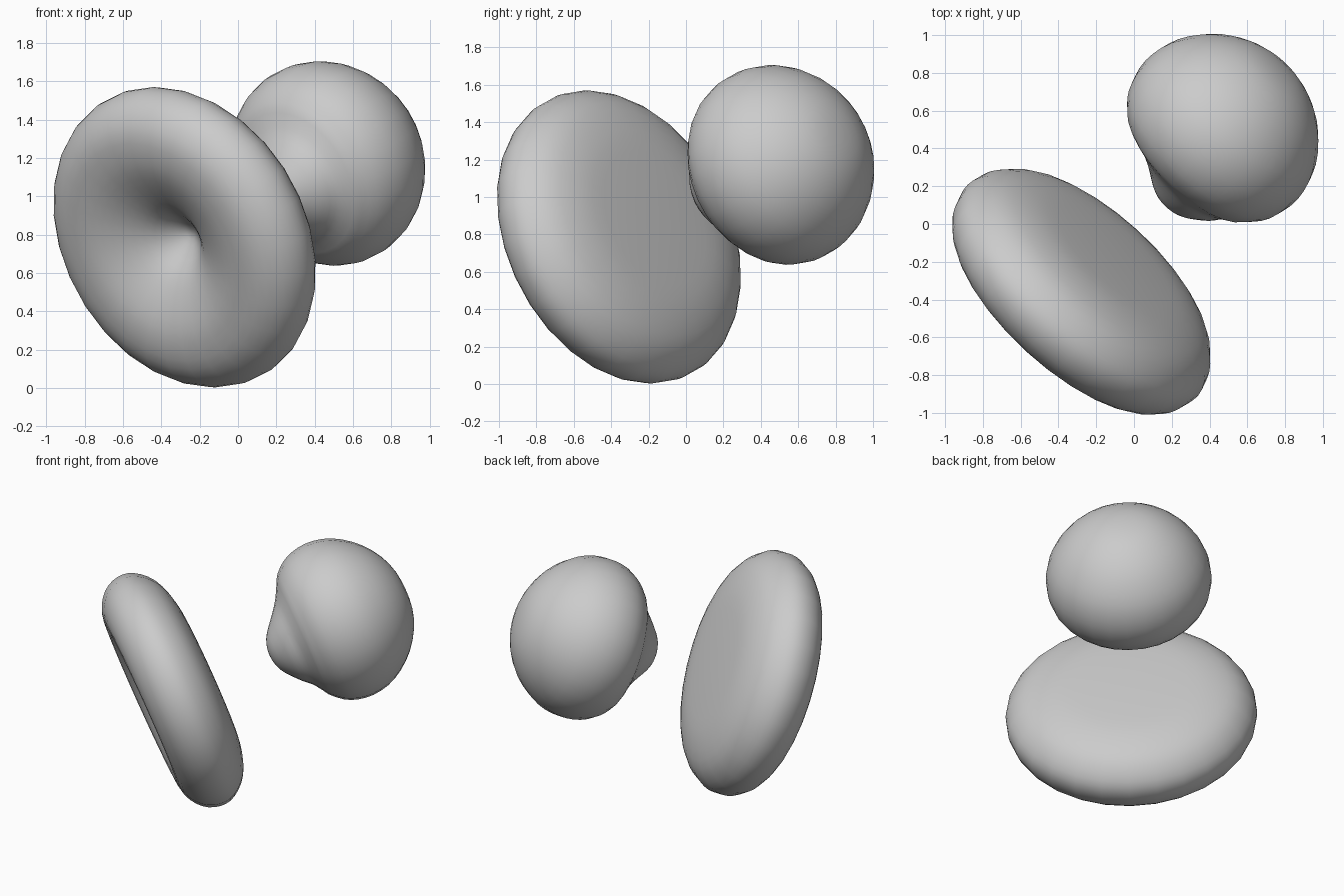
import bpy, bmesh, math
from mathutils import Vector

if "Cube" in bpy.data.objects:
    bpy.data.objects.remove(bpy.data.objects["Cube"])

AXIS = Vector((-0.63, -0.69, -0.36)).normalized()  # both bodies share a facing


def smooth_profile(pts, steps=3):
    """Catmull-Rom curve through (radius, height) points; the ends lie on the axis."""
    p = [Vector(q) for q in pts]
    p = [Vector((-p[1].x, p[1].y))] + p + [Vector((-p[-2].x, p[-2].y))]
    out = []
    for a, b, c, d in zip(p, p[1:], p[2:], p[3:]):
        for i in range(steps):
            t = i / steps
            out.append(0.5 * (2 * b + (c - a) * t + (2 * a - 5 * b + 4 * c - d) * t * t
                              + (3 * b - a - 3 * c + d) * t ** 3))
    return out + [p[-2]]


def lathe(name, pts, centre, segments=28):
    """Revolve a profile around AXIS."""
    bm = bmesh.new()
    verts = [bm.verts.new((max(q.x, 0), 0, q.y)) for q in smooth_profile(pts)]
    edges = [bm.edges.new(e) for e in zip(verts, verts[1:])]
    bmesh.ops.spin(bm, geom=verts + edges, cent=(0, 0, 0), axis=(0, 0, 1),
                   angle=math.tau, steps=segments, use_duplicate=False)
    bmesh.ops.remove_doubles(bm, verts=bm.verts, dist=0.0005)
    bmesh.ops.recalc_face_normals(bm, faces=bm.faces)
    mesh = bpy.data.meshes.new(name)
    bm.to_mesh(mesh)
    bm.free()
    mesh.shade_smooth()
    ob = bpy.data.objects.new(name, mesh)
    bpy.context.collection.objects.link(ob)
    ob.rotation_euler = AXIS.to_track_quat('Z', 'Y').to_euler()
    ob.location = centre
    return ob


# Thick disc: gently domed back, full rounded rim, funnel in the front
lathe("dished_disc", [
    (0, -0.285), (0.3, -0.28), (0.52, -0.262), (0.7, -0.2), (0.805, -0.09),
    (0.825, 0.02), (0.775, 0.13), (0.66, 0.205), (0.5, 0.215), (0.35, 0.17),
    (0.2, 0.085), (0.09, -0.015), (0, -0.06)], (-0.28, -0.36, 0.785))

# Round cap: domed back, shallow front with a broad knob
ball = lathe("knobbed_ball", [
    (0, -0.475), (0.2, -0.445), (0.38, -0.335), (0.505, -0.17), (0.545, 0.0),
    (0.515, 0.15), (0.44, 0.25), (0.37, 0.295), (0.3, 0.34), (0.21, 0.42),
    (0.11, 0.495), (0, 0.52)], (0.465, 0.5, 1.172))

# Lean the knob slightly to one side
for v in ball.data.vertices:
    v.co.x += 0.06 * min(max((v.co.z - 0.25) / 0.15, 0), 1)
